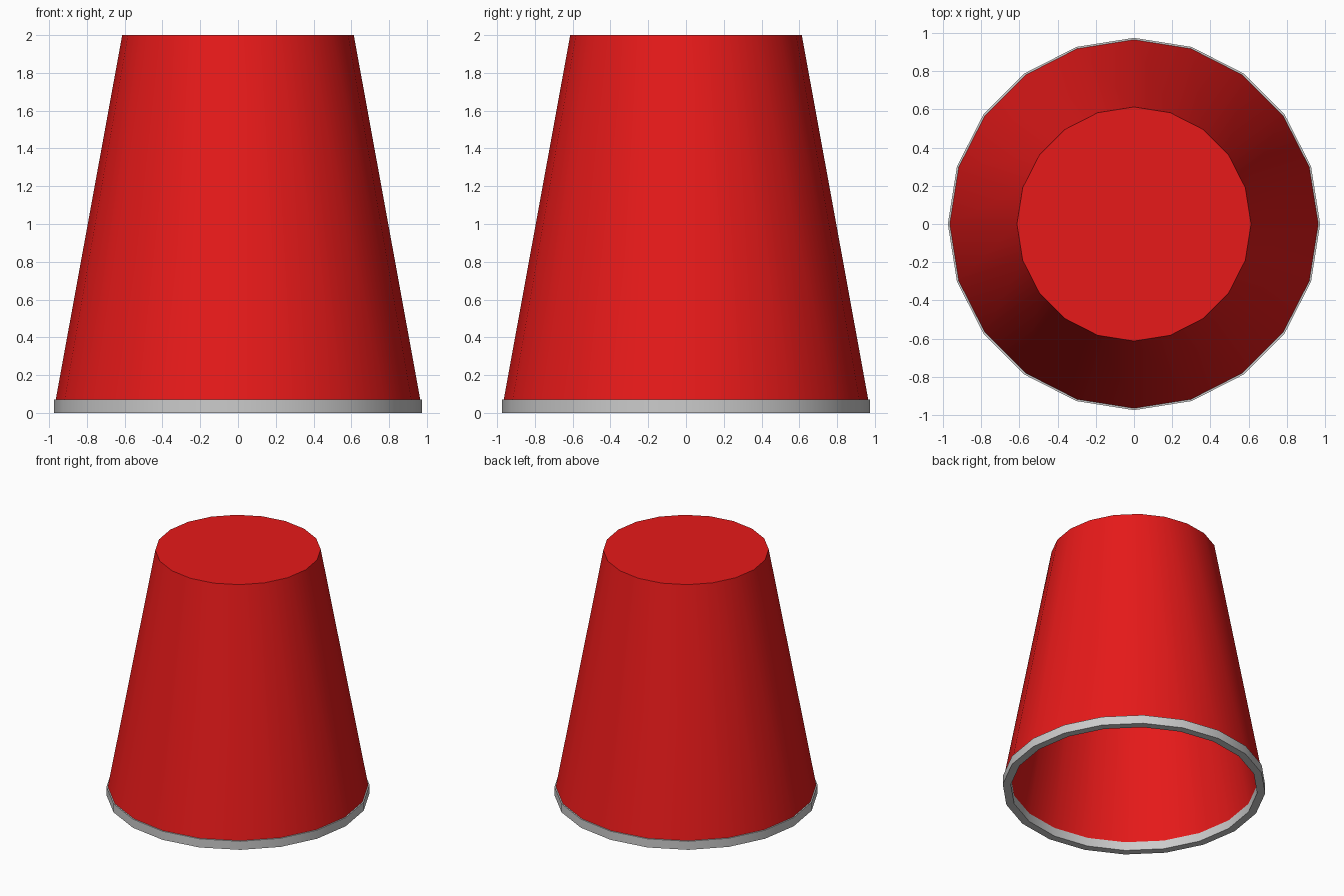
import bpy, bmesh, math

if "Cube" in bpy.data.objects:
    bpy.data.objects.remove(bpy.data.objects["Cube"])

SIDES = 20


def lathe(name, profile, closed=False, color=None):
    """Revolve (radius, z) points around z; a zero radius becomes a flat cap."""
    bm = bmesh.new()
    rings = []
    for r, z in profile:
        rings.append([bm.verts.new((r * math.cos(2 * math.pi * i / SIDES),
                                    r * math.sin(2 * math.pi * i / SIDES), z))
                      for i in range(SIDES)])
    pairs = list(zip(rings, rings[1:]))
    if closed:
        pairs.append((rings[-1], rings[0]))
    else:
        bm.faces.new(rings[0])
        bm.faces.new(rings[-1])
    for a, b in pairs:
        for i in range(SIDES):
            j = (i + 1) % SIDES
            bm.faces.new((a[i], a[j], b[j], b[i]))
    bmesh.ops.recalc_face_normals(bm, faces=bm.faces)
    mesh = bpy.data.meshes.new(name)
    bm.to_mesh(mesh)
    bm.free()
    obj = bpy.data.objects.new(name, mesh)
    bpy.context.collection.objects.link(obj)
    if color:
        mat = bpy.data.materials.new(name + "_paint")
        mat.diffuse_color = color
        mat.use_nodes = True
        mat.node_tree.nodes["Principled BSDF"].inputs["Base Color"].default_value = mat.diffuse_color
        mesh.materials.append(mat)
    bpy.ops.object.select_all(action='DESELECT')
    obj.select_set(True)
    bpy.context.view_layer.objects.active = obj
    bpy.ops.object.shade_smooth_by_angle(angle=math.radians(30))
    return obj


# Upturned hollow cup: outer wall with flat end, then inner wall and inner end
lathe("cup_body", [(0.613, 2.0), (0.965, 0.07), (0.918, 0.07), (0.573, 1.95)],
      color=(0.8, 0.01, 0.01, 1))

# Grey rim around the open mouth
lathe("cup_rim", [(0.975, 0.0), (0.975, 0.07), (0.915, 0.07), (0.915, 0.0)],
      closed=True)
